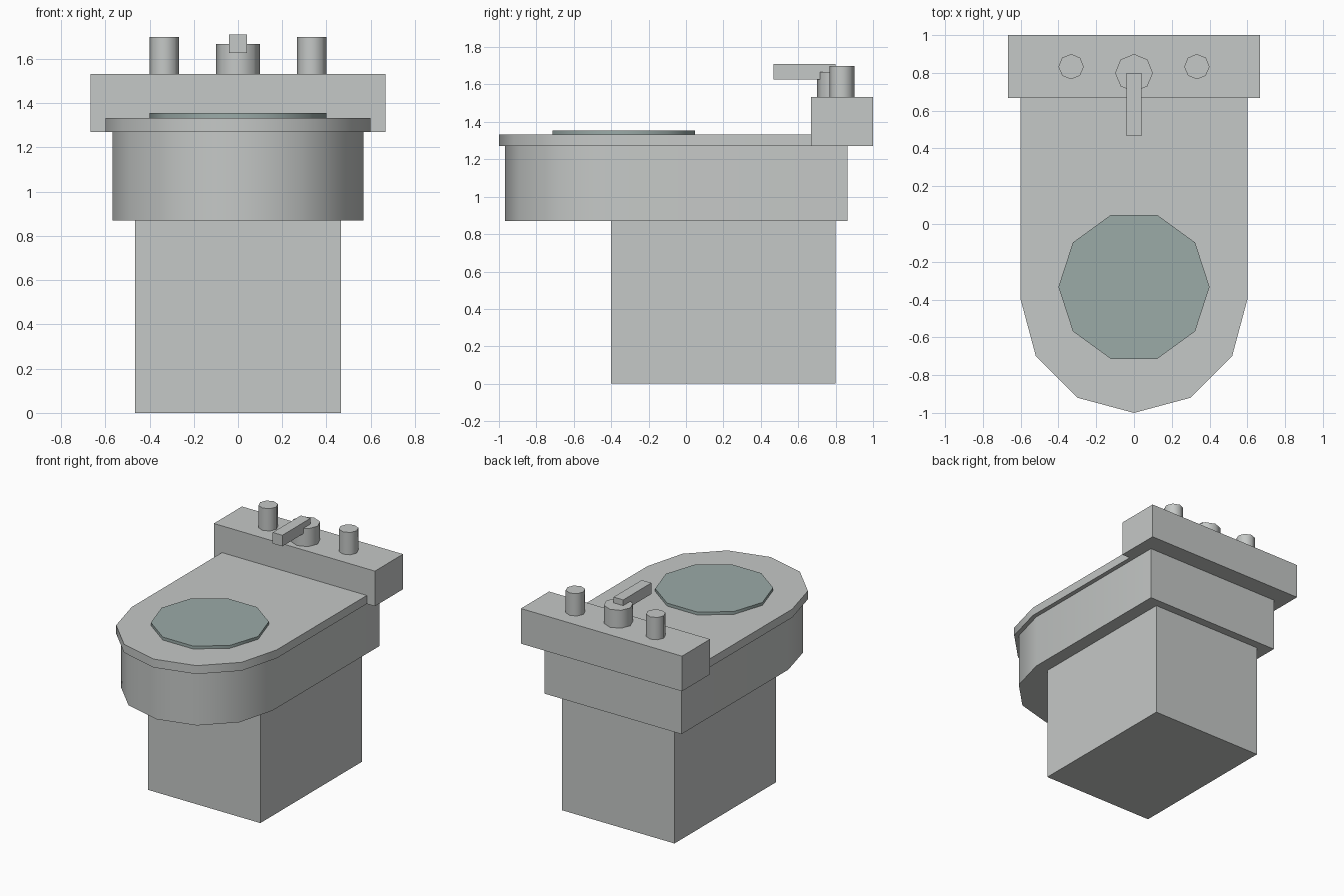
import bpy, bmesh, math

if "Cube" in bpy.data.objects:
    bpy.data.objects.remove(bpy.data.objects["Cube"])


def material(name, rgb):
    m = bpy.data.materials.new(name)
    m.diffuse_color = (*rgb, 1)
    m.use_nodes = True
    m.node_tree.nodes["Principled BSDF"].inputs["Base Color"].default_value = m.diffuse_color
    return m


GREY = material("grey ceramic", (0.56, 0.58, 0.57))
TEAL = material("teal grey lid", (0.325, 0.405, 0.39))


def prism(name, outline, z0, z1, mat, smooth=False):
    """Extrude a counter-clockwise xy outline from z0 to z1."""
    bm = bmesh.new()
    face = bm.faces.new([bm.verts.new((x, y, z0)) for x, y in outline])
    top = bmesh.ops.extrude_face_region(bm, geom=[face])["geom"]
    verts = [v for v in top if isinstance(v, bmesh.types.BMVert)]
    bmesh.ops.translate(bm, verts=verts, vec=(0, 0, z1 - z0))
    bmesh.ops.recalc_face_normals(bm, faces=bm.faces)
    mesh = bpy.data.meshes.new(name)
    bm.to_mesh(mesh)
    bm.free()
    mesh.materials.append(mat)
    ob = bpy.data.objects.new(name, mesh)
    bpy.context.collection.objects.link(ob)
    if smooth:
        bpy.ops.object.select_all(action='DESELECT')
        ob.select_set(True)
        bpy.context.view_layer.objects.active = ob
        bpy.ops.object.shade_smooth_by_angle(angle=math.radians(50))
    return ob


def rect(w, y0, y1):
    return [(-w, y0), (w, y0), (w, y1), (-w, y1)]


def ring(cx, cy, r, n):
    return [(cx + r * math.cos(math.tau * i / n), cy + r * math.sin(math.tau * i / n))
            for i in range(n)]


def round_front(r, back):
    """Straight sides with a six-sided half circle at the front."""
    arc = [(r * math.cos(a), -0.4 + r * math.sin(a))
           for a in (math.pi + math.pi * i / 6 for i in range(7))]
    return arc + [(r, back), (-r, back)]


# Base, bowl and rim slab
prism("pedestal", rect(0.465, -0.4, 0.8), 0, 0.87, GREY)
prism("bowl", round_front(0.567, 0.863), 0.87, 1.27, GREY, True)
prism("rim", round_front(0.6, 0.667), 1.27, 1.333, GREY, True)
prism("basin_disc", ring(0, -0.333, 0.4, 10), 1.333, 1.355, TEAL, True)

# Back ledge with taps and spout
prism("back_ledge", rect(0.667, 0.667, 1.0), 1.27, 1.533, GREY)
for side, x in (("left", -0.333), ("right", 0.333)):
    prism(side + "_tap", ring(x, 0.833, 0.067, 8), 1.533, 1.70, GREY, True)
prism("spout_base", ring(0, 0.8, 0.1, 8), 1.533, 1.667, GREY, True)
prism("spout", rect(0.04, 0.467, 0.8), 1.627, 1.71, GREY)
